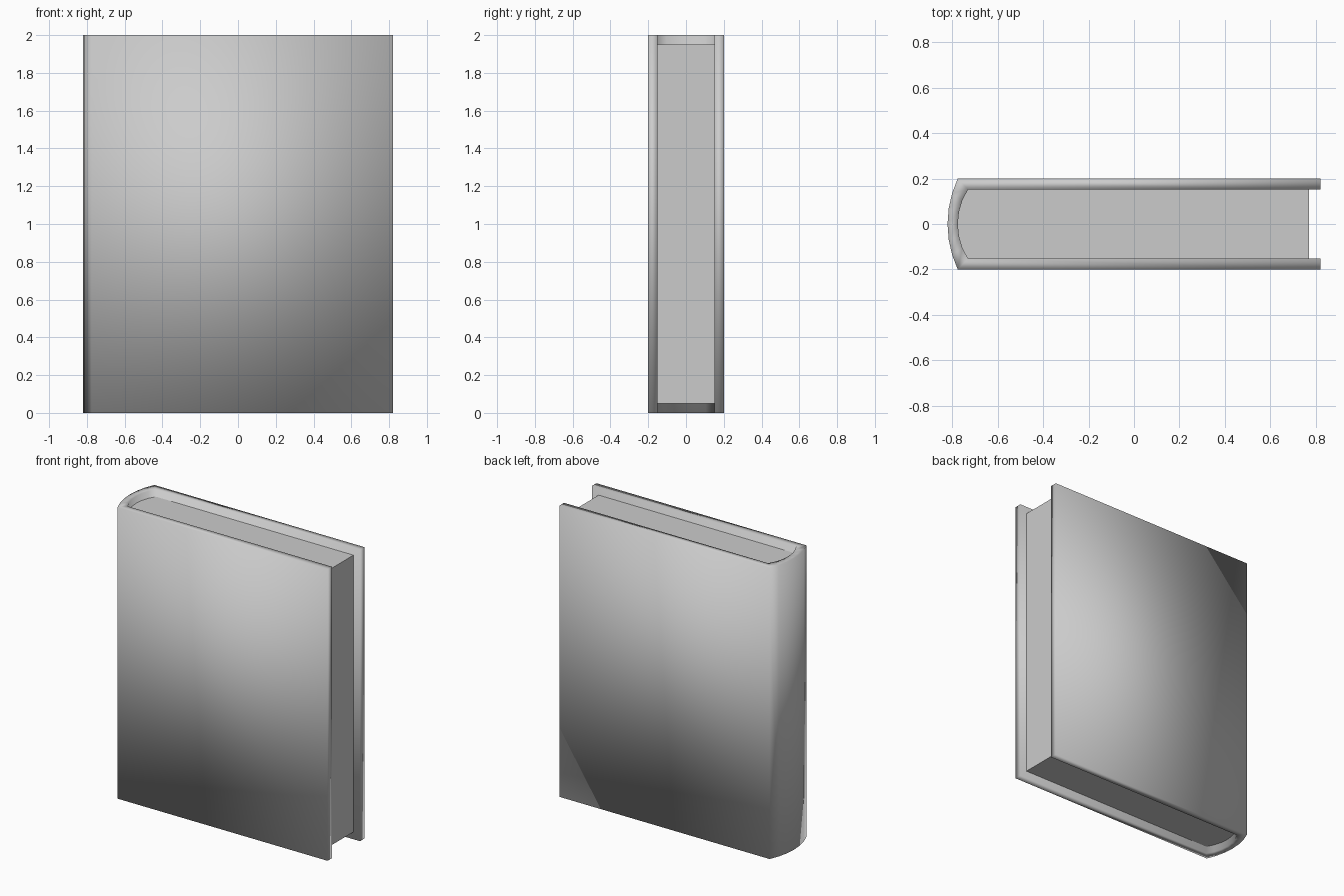
import bpy, bmesh, math

if "Cube" in bpy.data.objects:
    bpy.data.objects.remove(bpy.data.objects["Cube"])

SEGS = 6  # facets across the rounded spine


def spine_arc(x_edge, half, depth):
    """Points along a shallow arc from -y to +y, bulging towards -x."""
    r = (half * half + depth * depth) / (2 * depth)
    a = math.asin(half / r)
    cx = x_edge - depth + r
    return [(cx - r * math.cos(t), r * math.sin(t))
            for t in (-a + 2 * a * i / SEGS for i in range(SEGS + 1))]


def make_object(name, bm, smooth):
    bmesh.ops.recalc_face_normals(bm, faces=bm.faces)
    for f in bm.faces:
        f.smooth = smooth
    mesh = bpy.data.meshes.new(name)
    bm.to_mesh(mesh)
    bm.free()
    ob = bpy.data.objects.new(name, mesh)
    bpy.context.collection.objects.link(ob)
    return ob


def extrude_up(bm, faces, height):
    geo = bmesh.ops.extrude_face_region(bm, geom=faces)["geom"]
    verts = [g for g in geo if isinstance(g, bmesh.types.BMVert)]
    bmesh.ops.translate(bm, verts=verts, vec=(0, 0, height))


# Cover: both boards and the spine as one U-shaped strip, softly shaded
outer = [(0.82, -0.2)] + spine_arc(-0.775, 0.2, 0.045) + [(0.82, 0.2)]
inner = [(0.82, -0.152)] + spine_arc(-0.73, 0.152, 0.045) + [(0.82, 0.152)]
bm = bmesh.new()
o = [bm.verts.new((x, y, 0)) for x, y in outer]
n = [bm.verts.new((x, y, 0)) for x, y in inner]
strip = [bm.faces.new((o[i], o[i + 1], n[i + 1], n[i])) for i in range(len(o) - 1)]
extrude_up(bm, strip, 2.0)
make_object("cover", bm, True)

# Page block: set back from the cover edges, following the spine
pages = [(0.77, -0.152)] + spine_arc(-0.73, 0.152, 0.045) + [(0.77, 0.152)]
bm = bmesh.new()
base = bm.faces.new([bm.verts.new((x, y, 0.05)) for x, y in pages])
extrude_up(bm, [base], 1.9)
make_object("pages", bm, False)
